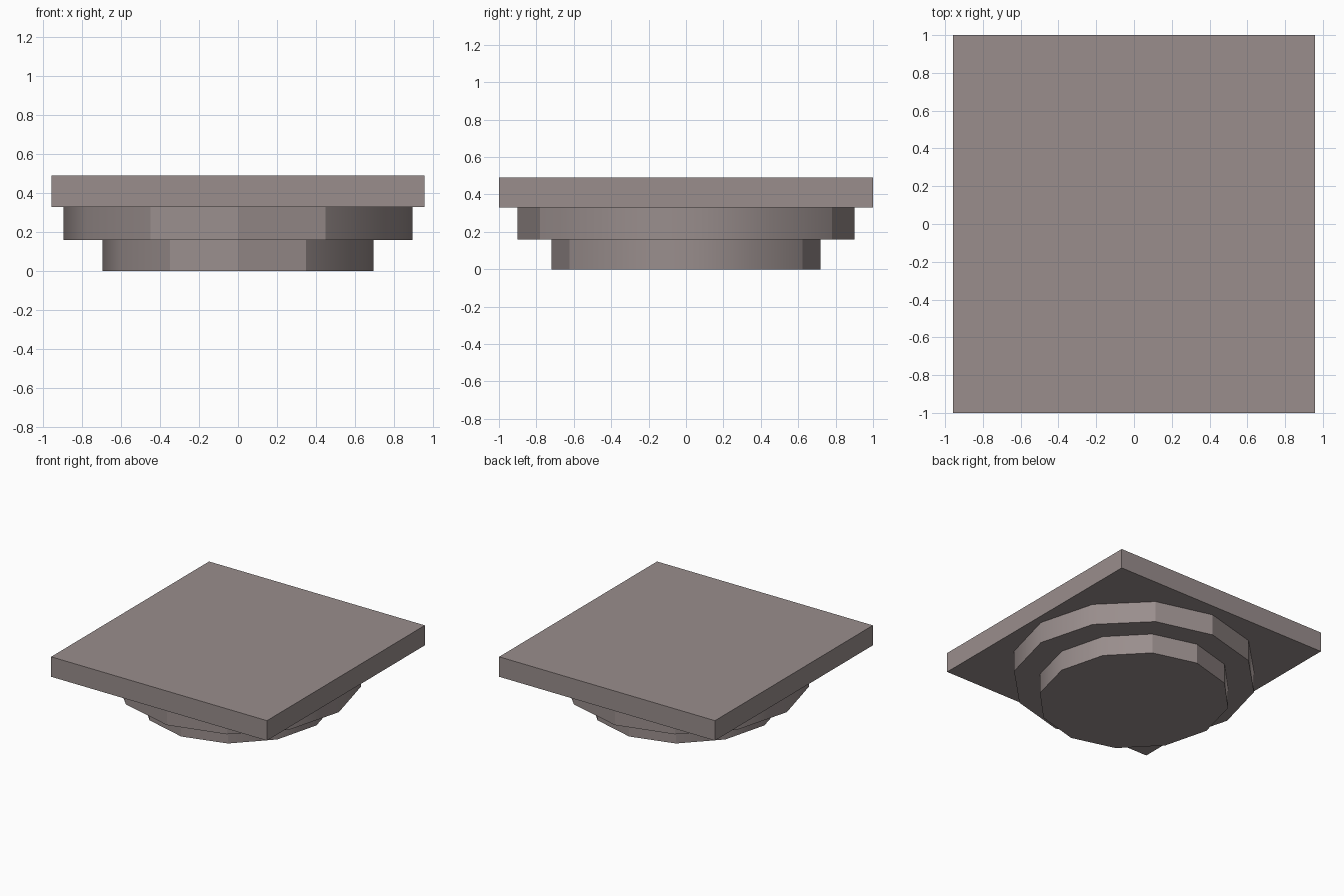
import bpy
import math

if "Cube" in bpy.data.objects:
    bpy.data.objects.remove(bpy.data.objects["Cube"])

# One warm grey stone colour for the whole model
stone = bpy.data.materials.new("warm grey stone")
stone.diffuse_color = (0.32, 0.27, 0.265, 1.0)
stone.use_nodes = True
stone.node_tree.nodes["Principled BSDF"].inputs["Base Color"].default_value = stone.diffuse_color


def finish(name, scale):
    obj = bpy.context.object
    obj.name = name
    obj.scale = scale
    bpy.ops.object.transform_apply(location=False, rotation=False, scale=True)
    obj.data.materials.append(stone)
    return obj


def round_tier(name, rx, ry, z0, z1):
    """Twelve-sided drum, with a corner on each axis."""
    bpy.ops.mesh.primitive_cylinder_add(vertices=12, radius=1, depth=1,
                                        location=(0, 0, (z0 + z1) / 2))
    finish(name, (rx, ry, z1 - z0))
    bpy.ops.object.shade_smooth_by_angle(angle=math.radians(30))


# Stepped round base
round_tier("lower_tier", 0.695, 0.72, 0.0, 0.16)
round_tier("middle_tier", 0.895, 0.90, 0.16, 0.33)

# Rectangular slab on top
bpy.ops.mesh.primitive_cube_add(size=1, location=(0, 0, 0.41))
finish("top_slab", (1.914, 2.0, 0.16))
